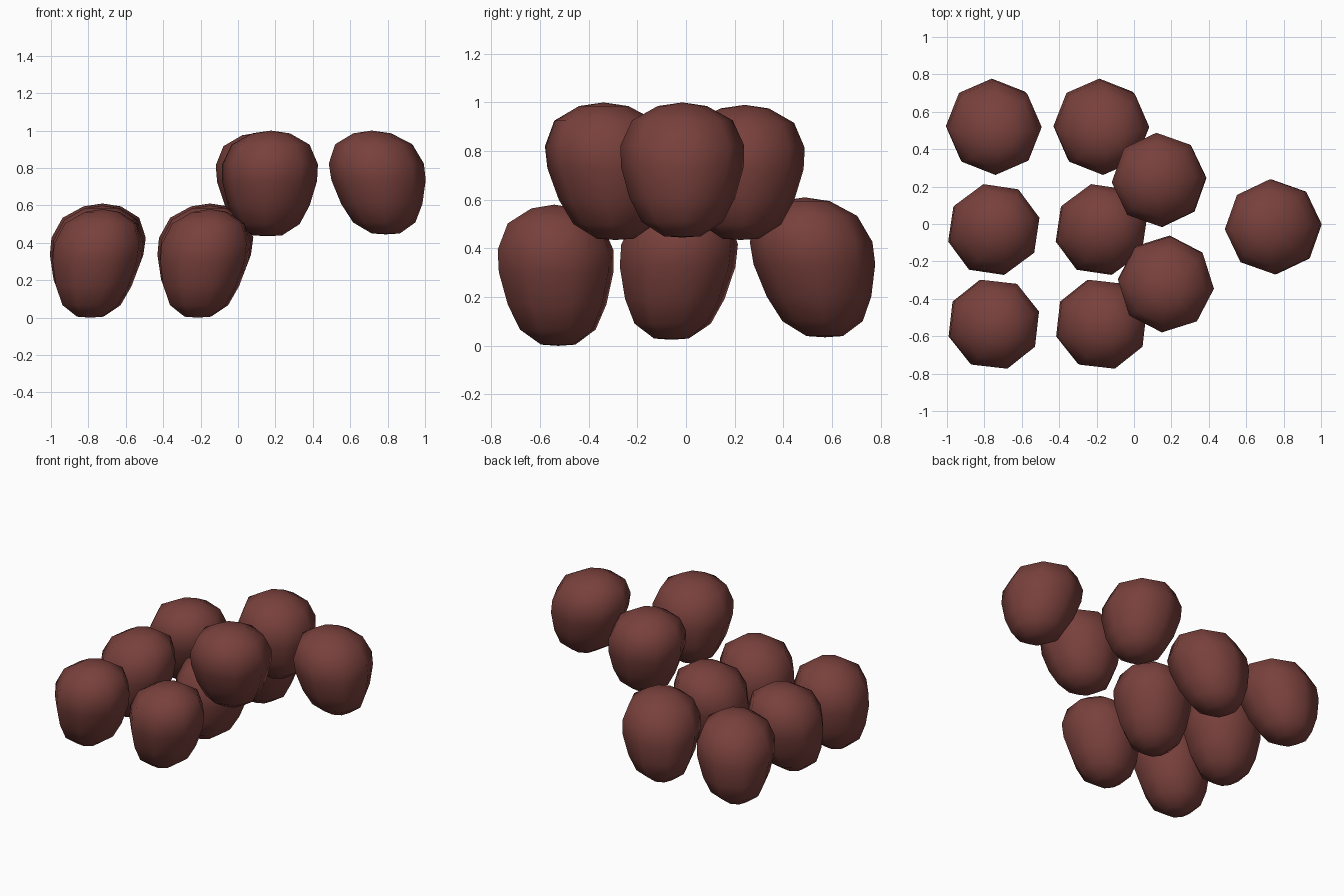
import bpy, math

if "Cube" in bpy.data.objects:
    bpy.data.objects.remove(bpy.data.objects["Cube"])

mat = bpy.data.materials.new("dark_red_brown")
mat.diffuse_color = (0.19, 0.052, 0.045, 1)
mat.use_nodes = True
mat.node_tree.nodes["Principled BSDF"].inputs["Base Color"].default_value = mat.diffuse_color

# Egg profile: (radius, height), narrow end down
PROFILE = [(0.075, 0.0), (0.165, 0.06), (0.215, 0.16), (0.25, 0.29),
           (0.252, 0.38), (0.205, 0.485), (0.10, 0.545)]
SIDES = 8
MID = 0.34


def egg(name, x, y, z, height, lean, phase, rad=1.0):
    """Eight-sided egg; lean shifts the bottom tip sideways."""
    k = height / 0.56
    verts, faces = [], []

    def place(px, py, h):
        t = (MID - h) / MID
        return (x + px + lean[0] * t, y + py + lean[1] * t, z + h * k)

    for r, h in PROFILE:
        for i in range(SIDES):
            a = math.radians(phase) + math.tau * i / SIDES
            verts.append(place(r * rad * math.cos(a), r * rad * math.sin(a), h))
    for j in range(len(PROFILE) - 1):
        for i in range(SIDES):
            n = (i + 1) % SIDES
            a, b = j * SIDES, (j + 1) * SIDES
            faces.append((a + i, a + n, b + n, b + i))
    # Closing fans at bottom and top
    low = len(verts)
    verts += [place(0, 0, -0.005), place(0, 0, 0.56)]
    top = (len(PROFILE) - 1) * SIDES
    for i in range(SIDES):
        n = (i + 1) % SIDES
        faces.append((low, n, i))
        faces.append((low + 1, top + i, top + n))
    mesh = bpy.data.meshes.new(name)
    mesh.from_pydata(verts, [], faces)
    mesh.materials.append(mat)
    mesh.polygons.foreach_set("use_smooth", [True] * len(faces))
    mesh.update()
    ob = bpy.data.objects.new(name, mesh)
    bpy.context.collection.objects.link(ob)


# Lower layer: three rows of two
for side, x in (("left", -0.75), ("right", -0.175)):
    egg(f"lower_front_{side}", x, -0.535, 0.005, 0.575, (-0.04, 0.01), 16, 0.98)
    egg(f"lower_middle_{side}", x, -0.03, 0.03, 0.57, (-0.04, -0.03), 14, 0.98)
    egg(f"lower_back_{side}", x, 0.52, 0.04, 0.57, (-0.04, 0.05), 1)

# Upper layer: three eggs resting higher
egg("upper_back", 0.135, 0.235, 0.44, 0.55, (0.02, -0.01), 3)
egg("upper_front", 0.17, -0.32, 0.44, 0.56, (-0.01, 0.03), -5, 1.02)
egg("upper_right", 0.745, -0.015, 0.45, 0.55, (0.045, 0.0), 3, 1.01)
